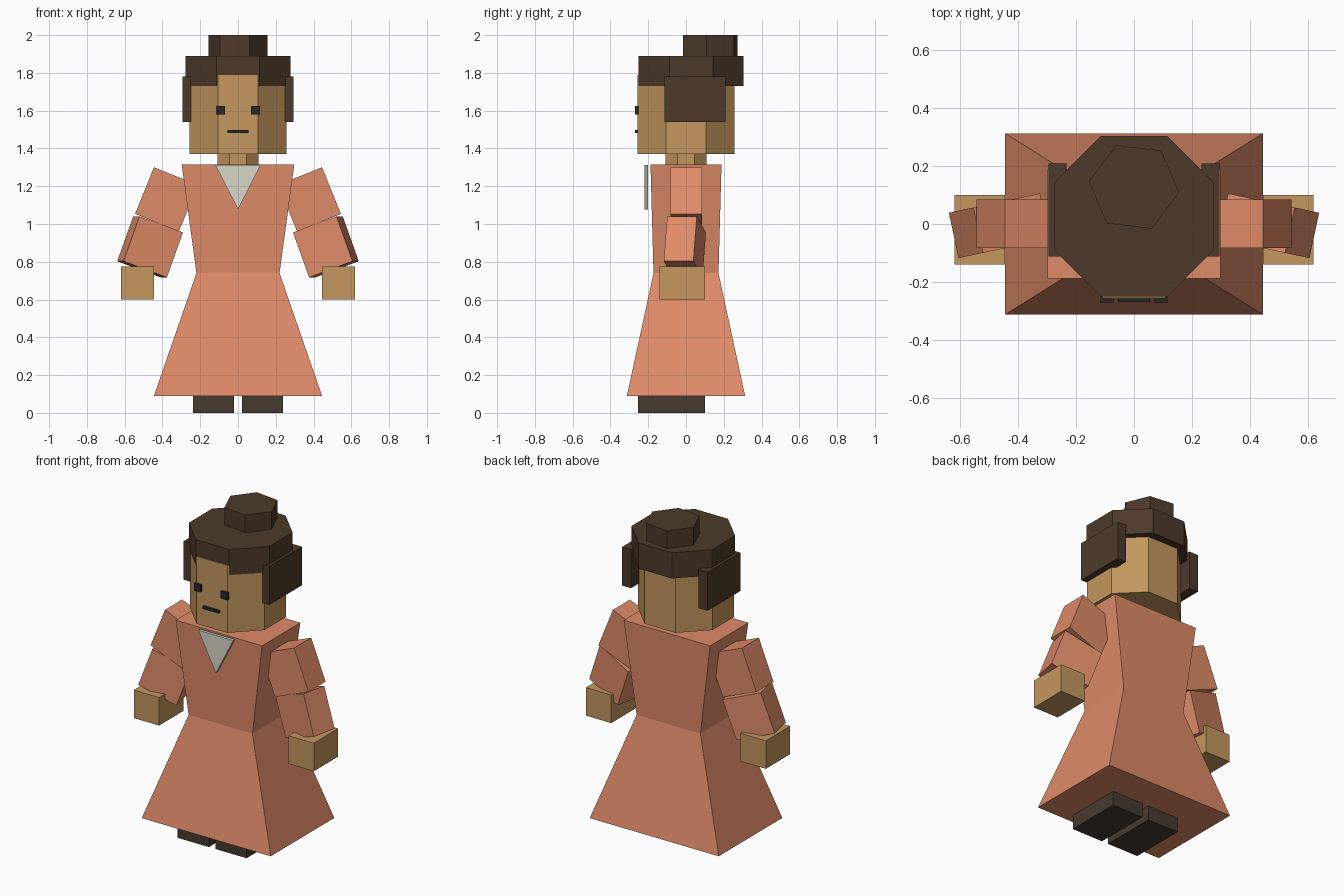
import bpy, bmesh
from math import radians, pi, cos, sin
from mathutils import Euler

if "Cube" in bpy.data.objects:
    bpy.data.objects.remove(bpy.data.objects["Cube"])


def material(name, rgb):
    m = bpy.data.materials.new(name)
    m.diffuse_color = (*rgb, 1)
    m.use_nodes = True
    m.node_tree.nodes["Principled BSDF"].inputs["Base Color"].default_value = m.diffuse_color
    return m


DRESS = material("dress_cloth", (0.74, 0.26, 0.14))
SKIN = material("skin", (0.55, 0.31, 0.115))
HAIR = material("hair", (0.075, 0.042, 0.023))
DARK = material("dark_detail", (0.02, 0.02, 0.02))
SHOE = material("shoe_leather", (0.06, 0.043, 0.028))
CLOTH = material("collar_cloth", (0.68, 0.68, 0.58))


def loft(name, rings, mat):
    """Closed solid through rings that have equal point counts."""
    bm = bmesh.new()
    loops = [[bm.verts.new(p) for p in r] for r in rings]
    n = len(loops[0])
    for a, b in zip(loops, loops[1:]):
        for i in range(n):
            j = (i + 1) % n
            bm.faces.new((a[i], a[j], b[j], b[i]))
    bm.faces.new(loops[0][::-1])
    bm.faces.new(loops[-1])
    bmesh.ops.recalc_face_normals(bm, faces=bm.faces)
    me = bpy.data.meshes.new(name)
    bm.to_mesh(me)
    bm.free()
    me.materials.append(mat)
    ob = bpy.data.objects.new(name, me)
    bpy.context.collection.objects.link(ob)
    return ob


def rect(hx, hy, z):
    return [(-hx, -hy, z), (hx, -hy, z), (hx, hy, z), (-hx, hy, z)]


def prism(name, sides, radius, cy, z0, z1, turn, mat):
    ring = lambda z: [(radius * cos(turn + 2 * pi * i / sides),
                       cy + radius * sin(turn + 2 * pi * i / sides), z) for i in range(sides)]
    return loft(name, [ring(z0), ring(z1)], mat)


def box(name, centre, size, mat, rot=(0, 0, 0)):
    hx, hy, hz = (s / 2 for s in size)
    ob = loft(name, [rect(hx, hy, -hz), rect(hx, hy, hz)], mat)
    ob.location = centre
    ob.rotation_euler = Euler([radians(a) for a in rot])
    return ob


def pair(name, centre, size, mat, rot=(0, 0, 0)):
    """Box on both sides of the body."""
    for side, s in (("left", -1), ("right", 1)):
        box(f"{name}_{side}", (s * centre[0], centre[1], centre[2]), size, mat,
            (rot[0], s * rot[1], s * rot[2]))


# Dress: flared skirt and bodice
loft("skirt", [rect(0.445, 0.313, 0.09), rect(0.22, 0.172, 0.74)], DRESS)
loft("bodice", [rect(0.22, 0.172, 0.74), rect(0.298, 0.188, 1.315)], DRESS)

# Pointed collar in front of the chest
tri = lambda y: [(-0.12, y, 1.312), (0.12, y, 1.312), (0, y, 1.077)]
loft("collar", [tri(-0.219), tri(-0.201)], CLOTH)

# Neck, head and hair
prism("neck", 8, 0.117, 0, 1.30, 1.39, pi / 8, SKIN)
prism("head", 8, 0.277, 0, 1.37, 1.79, pi / 8, SKIN)
prism("hair_cap", 8, 0.3, 0.027, 1.73, 1.89, pi / 8, HAIR)
prism("hair_bun", 6, 0.157, 0.128, 1.87, 2.0, radians(-7), HAIR)
pair("side_hair", (0.264, 0.048, 1.66), (0.062, 0.322, 0.24), HAIR)

# Face
pair("eye", (0.0925, -0.261, 1.603), (0.045, 0.02, 0.045), DARK)
box("mouth", (0, -0.26, 1.49), (0.11, 0.02, 0.016), DARK)

# Arms, hands and shoes
pair("upper_sleeve", (0.379, 0.001, 1.13), (0.25, 0.168, 0.266), DRESS, (0, -22, 0))
pair("lower_sleeve", (0.4655, -0.006, 0.879), (0.25, 0.16, 0.253), DRESS, (0, -20, -12))
pair("hand", (0.533, -0.02, 0.688), (0.175, 0.24, 0.175), SKIN)
pair("shoe", (0.13, -0.077, 0.05), (0.215, 0.355, 0.10), SHOE)
